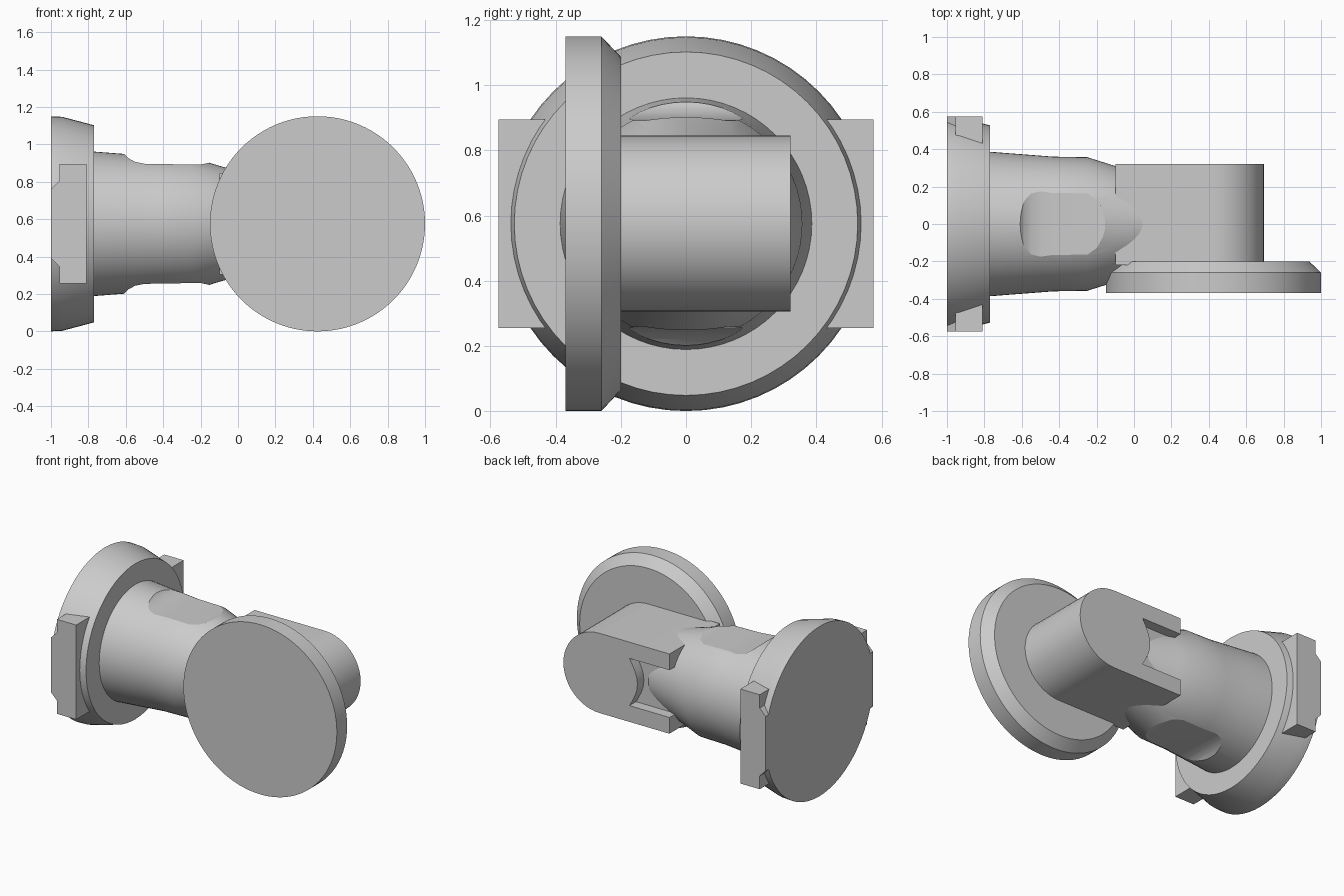
import bpy, bmesh, math
from mathutils import Matrix, Vector

AXIS_Z = 0.575
if "Cube" in bpy.data.objects:
    bpy.data.objects.remove(bpy.data.objects["Cube"])

grey = bpy.data.materials.new("light grey")
grey.use_nodes = True
COLOUR = (0.6, 0.6, 0.6, 1)
grey.diffuse_color = COLOUR
grey.node_tree.nodes["Principled BSDF"].inputs["Base Color"].default_value = COLOUR


def finish(name, bm, smooth=True):
    bmesh.ops.remove_doubles(bm, verts=bm.verts, dist=1e-5)
    bmesh.ops.recalc_face_normals(bm, faces=bm.faces)
    mesh = bpy.data.meshes.new(name)
    bm.to_mesh(mesh)
    bm.free()
    mesh.materials.append(grey)
    ob = bpy.data.objects.new(name, mesh)
    bpy.context.collection.objects.link(ob)
    if smooth:
        shade(ob)
    return ob


def shade(ob):
    bpy.ops.object.select_all(action='DESELECT')
    bpy.context.view_layer.objects.active = ob
    ob.select_set(True)
    bpy.ops.object.shade_smooth_by_angle(angle=math.radians(20))


def lathe(name, profile, centre, axis, segments=64):
    """Spin (distance along axis, radius) points round the axis."""
    bm = bmesh.new()
    side = Vector((0, 0, 1))
    verts = [bm.verts.new(axis * a + side * r) for a, r in profile]
    edges = [bm.edges.new(pair) for pair in zip(verts, verts[1:])]
    bmesh.ops.spin(bm, geom=verts + edges, cent=(0, 0, 0), axis=axis,
                   angle=math.tau, steps=segments)
    bmesh.ops.translate(bm, verts=bm.verts, vec=centre)
    return finish(name, bm)


def extrude_y(name, outline, y0, y1):
    """Extrude an (x, height from axis) outline from y0 to y1."""
    bm = bmesh.new()
    face = bm.faces.new([bm.verts.new((x, y0, AXIS_Z + z)) for x, z in outline])
    new = bmesh.ops.extrude_face_region(bm, geom=[face])["geom"]
    bmesh.ops.translate(bm, vec=(0, y1 - y0, 0),
                        verts=[v for v in new if isinstance(v, bmesh.types.BMVert)])
    return finish(name, bm)


def arc(cx, rx, rz, steps=24):
    angles = [math.pi * (i / steps - 0.5) for i in range(steps + 1)]
    return [(cx + rx * math.cos(a), rz * math.sin(a)) for a in angles]


def cut(ob, cutter):
    cutter.hide_render = True
    cutter.hide_viewport = True
    mod = ob.modifiers.new("cut", 'BOOLEAN')
    mod.operation = 'DIFFERENCE'
    mod.solver = 'EXACT'
    mod.object = cutter


def bake(ob):
    graph = bpy.context.evaluated_depsgraph_get()
    ob.data = bpy.data.meshes.new_from_object(ob.evaluated_get(graph))
    ob.modifiers.clear()
    shade(ob)


X, Y = Vector((1, 0, 0)), Vector((0, 1, 0))
hub = Vector((0, 0, AXIS_Z))

# End flange with tapered rim
lathe("flange", [(-1, 0), (-1, 0.575), (-0.94, 0.572), (-0.77, 0.527), (-0.77, 0)], hub, X)

# Side lugs, mirrored front and back
lug_half = [(-1, 0.185), (-0.955, 0.23), (-0.955, 0.32), (-0.81, 0.32)]
lug_outline = lug_half + [(x, -z) for x, z in reversed(lug_half)]
for label, s in (("front", -1), ("back", 1)):
    extrude_y(label + "_lug", lug_outline, s * 0.40, s * 0.575)

# Tapering neck with flats scooped from its top and bottom
neck = lathe("neck", [(-0.78, 0), (-0.78, 0.387), (-0.6, 0.373), (-0.43, 0.36), (-0.25, 0.357),
                      (-0.1, 0.31), (0.1, 0.255), (0.16, 0.2), (0.16, 0)], hub, X)
scoop = [(-0.61, 0.5), (-0.61, 0.375), (-0.585, 0.35), (-0.55, 0.331), (-0.5, 0.321),
         (-0.2, 0.316), (-0.14, 0.33), (-0.1, 0.35), (-0.1, 0.5)]
cutters = [extrude_y(label + "_scoop", [(x, s * z) for x, z in scoop], -0.5, 0.5)
           for label, s in (("top", 1), ("bottom", -1))]
for c in cutters:
    cut(neck, c)
bake(neck)

# Round-ended arm with a slot in its back face
arm = extrude_y("arm", [(-0.1, -0.27)] + arc(0.425, 0.27, 0.27) + [(-0.1, 0.27)], -0.22, 0.32)
slot_end = [(0.2 - 0.06 * math.cos(math.pi * t / 8), 0.16 * t / 4) for t in range(-4, 5)]
slot = extrude_y("slot", [(-0.3, -0.16)] + slot_end + [(-0.3, 0.16)], 0.25, 0.4)
cut(arm, slot)
bake(arm)
cutters.append(slot)

# Round disc with a chamfered rear edge
lathe("disc", [(-0.37, 0), (-0.37, 0.575), (-0.26, 0.575), (-0.2, 0.512), (-0.2, 0)],
      Vector((0.425, 0, AXIS_Z)), Y, 96)

for c in cutters:
    bpy.data.objects.remove(c)
